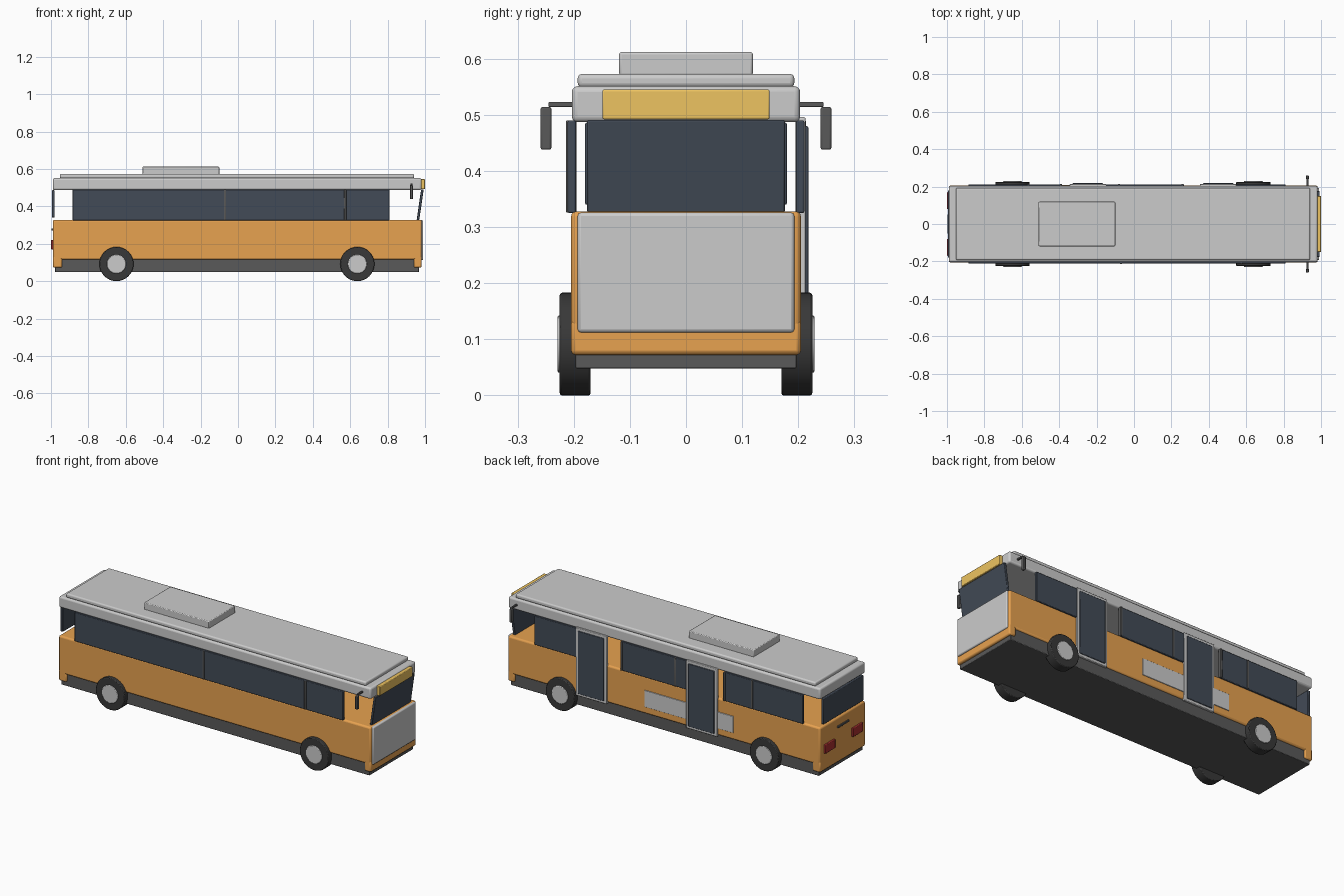
import bpy, math
from mathutils import Matrix

if "Cube" in bpy.data.objects:
    bpy.data.objects.remove(bpy.data.objects["Cube"])


def mat(name, rgb):
    m = bpy.data.materials.new(name)
    m.diffuse_color = (*rgb, 1)
    m.use_nodes = True
    m.node_tree.nodes["Principled BSDF"].inputs["Base Color"].default_value = m.diffuse_color
    return m


ORANGE = mat("orange_paint", (0.8, 0.36, 0.08))
GLASS = mat("dark_glass", (0.055, 0.07, 0.095))
DARK = mat("dark_trim", (0.1, 0.1, 0.1))
RUBBER = mat("rubber", (0.04, 0.04, 0.04))
AMBER = mat("amber", (0.85, 0.55, 0.12))
RED = mat("red_lamp", (0.4, 0.03, 0.03))


def finish(o, name, m, bevel, seg=2):
    o.name = name
    if m:
        o.data.materials.append(m)
    if bevel:
        b = o.modifiers.new("bevel", 'BEVEL')
        b.width, b.segments, b.limit_method = bevel, seg, 'ANGLE'
    bpy.ops.object.shade_smooth_by_angle(angle=math.radians(35))
    return o


def box(name, x, y, z, m=None, bevel=0.003, seg=2):
    """Box from (min, max) ranges on each axis."""
    bpy.ops.mesh.primitive_cube_add(size=1)
    o = bpy.context.object
    c = [(r[0] + r[1]) / 2 for r in (x, y, z)]
    s = [r[1] - r[0] for r in (x, y, z)]
    o.data.transform(Matrix.Diagonal((*s, 1)))
    o.location = c
    return finish(o, name, m, bevel, seg)


def side(s, a, b):
    return tuple(sorted((s * a, s * b)))


def disc(name, x, y, r, depth, m=None, bevel=0.004):
    bpy.ops.mesh.primitive_cylinder_add(vertices=32, radius=r, depth=depth)
    o = bpy.context.object
    o.data.transform(Matrix.Rotation(math.pi / 2, 4, 'X'))
    o.location = (x, y, 0.0915)
    return finish(o, name, m, bevel)


# Lower body, bumpers and skirt
box("lower_body", (-0.99, 0.982), (-0.205, 0.205), (0.115, 0.328), ORANGE, 0.01, 3)
box("front_bumper", (0.94, 0.982), (-0.205, 0.205), (0.072, 0.135), ORANGE, 0.008)
box("rear_bumper", (-0.99, -0.94), (-0.205, 0.205), (0.072, 0.135), ORANGE, 0.008)
box("skirt", (-0.978, 0.968), (-0.197, 0.197), (0.048, 0.13), DARK)

# Roof, upper roof layer and air conditioning box
box("roof", (-0.99, 0.981), (-0.2035, 0.2035), (0.487, 0.551), None, 0.01, 3)
box("upper_roof", (-0.952, 0.942), (-0.193, 0.193), (0.549, 0.573), None, 0.008, 3)
box("roof_unit", (-0.51, -0.1), (-0.119, 0.119), (0.57, 0.612), None, 0.004)

# Front panel, windscreen leaning outwards, destination sign
box("front_panel", (0.97, 0.99), (-0.193, 0.193), (0.112, 0.326), None, 0.006)
screen = box("windscreen", (0.965, 0.979), (-0.176, 0.176), (0.326, 0.491), GLASS)
for v in screen.data.vertices:
    v.co.x += 0.014 if v.co.z > 0 else -0.010
box("destination_sign", (0.975, 1.0), (-0.149, 0.149), (0.492, 0.545), AMBER)

# Rear window, lamps and handle
box("rear_window", (-0.995, -0.98), (-0.18, 0.18), (0.34, 0.486), GLASS)
for s in (-1, 1):
    box("tail_lamp", (-1.0, -0.985), side(s, 0.08, 0.17), (0.17, 0.22), RED)
box("rear_handle", (-0.997, -0.985), (-0.05, 0.05), (0.27, 0.281), DARK, 0.002)

# Side windows with posts; the door side is broken into sections
glass_runs = {-1: [(-0.885, 0.81)],
              1: [(-0.885, -0.39), (-0.2, 0.265), (0.45, 0.81)]}
posts = {-1: [-0.07, 0.573], 1: [-0.565, -0.39, -0.08, 0.26]}
for s in (-1, 1):
    for run in glass_runs[s]:
        box("side_window", run, side(s, 0.196, 0.211), (0.325, 0.49), GLASS)
    for x in posts[s]:
        box("window_post", (x - 0.006, x + 0.006), side(s, 0.195, 0.214),
            (0.326, 0.49), DARK, 0.002)

# Doors and service panel on the +y side
for x in (-0.247, 0.45):
    box("door_frame", (x - 0.098, x + 0.098), (0.198, 0.213), (0.108, 0.496))
    box("door_glass", (x - 0.082, x + 0.082), (0.205, 0.218), (0.122, 0.48), GLASS)
box("side_panel", (-0.445, 0.118), (0.2, 0.209), (0.155, 0.25), None, 0.002)

# Wheels
for x in (-0.65, 0.638):
    for s in (-1, 1):
        disc("tyre", x, s * 0.1975, 0.0915, 0.055, RUBBER)
        disc("hub", x, s * 0.215, 0.051, 0.028, None, 0.003)

# Mirrors
for s in (-1, 1):
    box("mirror_arm", (0.922, 0.932), side(s, 0.195, 0.245), (0.514, 0.523), DARK, 0.002)
    box("mirror", (0.92, 0.935), side(s, 0.24, 0.259), (0.438, 0.514), DARK)
